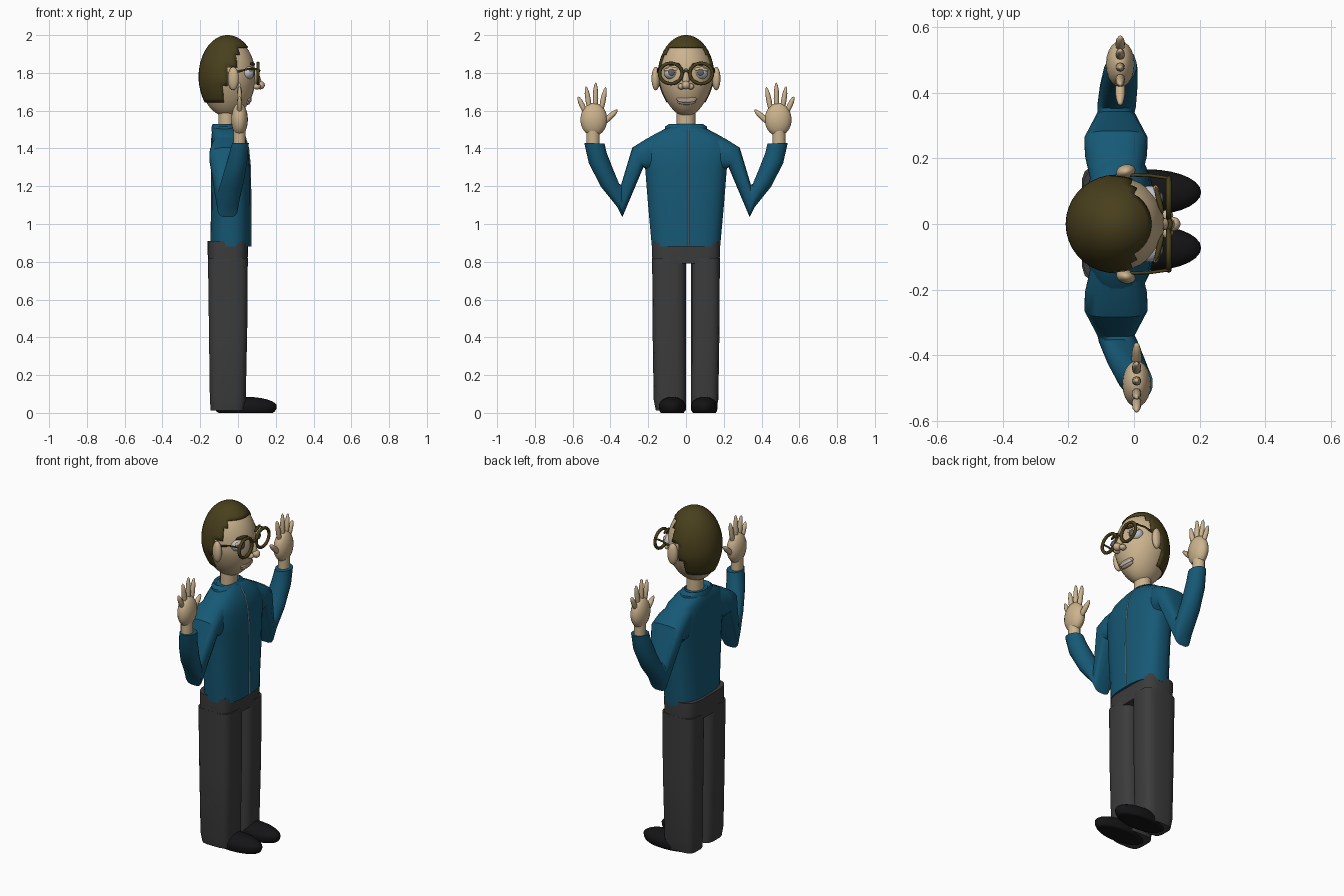
import bpy, bmesh
from math import sin, cos, pi, radians
from mathutils import Vector, Matrix

if "Cube" in bpy.data.objects:
    bpy.data.objects.remove(bpy.data.objects["Cube"])


def material(name, r, g, b):
    m = bpy.data.materials.new(name)
    m.diffuse_color = (r, g, b, 1)
    m.use_nodes = True
    m.node_tree.nodes["Principled BSDF"].inputs["Base Color"].default_value = m.diffuse_color
    return m


SKIN = material("skin", 0.60, 0.45, 0.27)
HAIR = material("hair", 0.065, 0.05, 0.012)
SHIRT = material("shirt", 0.008, 0.10, 0.18)
SEAM = material("seam", 0.25, 0.42, 0.5)
PANTS = material("trousers", 0.045, 0.045, 0.045)
SHOE = material("shoe", 0.007, 0.007, 0.008)
EYE = material("eye", 0.55, 0.57, 0.6)
IRIS = material("iris", 0.12, 0.12, 0.13)
LIP = material("lip", 0.48, 0.33, 0.22)


def finish(name, bm, mat, angle=40):
    bmesh.ops.recalc_face_normals(bm, faces=bm.faces)
    me = bpy.data.meshes.new(name)
    bm.to_mesh(me)
    bm.free()
    ob = bpy.data.objects.new(name, me)
    bpy.context.collection.objects.link(ob)
    me.materials.append(mat)
    bpy.context.view_layer.objects.active = ob
    ob.select_set(True)
    bpy.ops.object.shade_smooth_by_angle(angle=radians(angle))
    ob.select_set(False)
    return ob


def ball(name, loc, size, mat, rot=None, seg=20):
    bm = bmesh.new()
    m = Matrix.Translation(loc)
    if rot:
        m = m @ rot.to_4x4()
    m = m @ Matrix.Diagonal((*size, 1))
    bmesh.ops.create_uvsphere(bm, u_segments=seg, v_segments=seg * 2 // 3, radius=1, matrix=m)
    return finish(name, bm, mat)


def limb(name, p, q, r, mat):
    p, q = Vector(p), Vector(q)
    d = q - p
    return ball(name, (p + q) / 2, (r, r, d.length / 2), mat, d.to_track_quat('Z', 'Y').to_matrix(), 10)


def ring(c, u, v, n=16, e=1.0):
    """Rounded section around c; e below 1 makes it boxier."""
    pts = []
    for i in range(n):
        a = 2 * pi * (i + 0.5) / n
        k = [(1 if t > 0 else -1) * abs(t) ** e for t in (cos(a), sin(a))]
        pts.append(Vector(c) + Vector(u) * k[0] + Vector(v) * k[1])
    return pts


def loft(name, rings, mat, angle=40):
    bm = bmesh.new()
    vs = [[bm.verts.new(p) for p in r] for r in rings]
    n = len(vs[0])
    for a, b in zip(vs, vs[1:]):
        for i in range(n):
            bm.faces.new((a[i], a[(i + 1) % n], b[(i + 1) % n], b[i]))
    bm.faces.new(vs[0])
    bm.faces.new(vs[-1])
    return finish(name, bm, mat, angle)


def wire(name, pts, r, mat, cyclic=False):
    cu = bpy.data.curves.new(name, 'CURVE')
    cu.dimensions = '3D'
    cu.bevel_depth = r
    cu.bevel_resolution = 2
    cu.use_fill_caps = True
    sp = cu.splines.new('POLY')
    sp.points.add(len(pts) - 1)
    for s, p in zip(sp.points, pts):
        s.co = (*p, 1)
    sp.use_cyclic_u = cyclic
    cu.materials.append(mat)
    ob = bpy.data.objects.new(name, cu)
    bpy.context.collection.objects.link(ob)
    return ob


def skull(k):
    bm = bmesh.new()
    bmesh.ops.create_uvsphere(bm, u_segments=36, v_segments=28, radius=1)
    for v in bm.verts:
        z = v.co.z
        taper = 1 - 0.22 * max(0, -z - 0.1)
        v.co = (-0.055 + 0.15 * k * v.co.x, 0.147 * k * v.co.y * taper, 1.78 + 0.215 * k * z)
    return bm


# head and cropped hair shell
finish("head", skull(0.985), SKIN)
bm = skull(1.025)
bald = []
for f in bm.faces:
    x, y, z = f.calc_center_median()
    if not (z > 1.935 or (x < 0 and z > 1.83) or (x < -0.05 and z > 1.73) or (x < -0.08 and z > 1.635)):
        bald.append(f)
bmesh.ops.delete(bm, geom=bald, context='FACES')
hair = finish("hair", bm, HAIR)
mod = hair.modifiers.new("thickness", 'SOLIDIFY')
mod.thickness = 0.008

# face
ball("nose_tip", (0.118, 0, 1.735), (0.024, 0.022, 0.022), SKIN)
limb("nose_bridge", (0.075, 0, 1.83), (0.12, 0, 1.72), 0.02, SKIN)
for s, side in ((-1, "right"), (1, "left")):
    ball(side + "_nostril", (0.10, s * 0.025, 1.728), (0.02, 0.018, 0.016), SKIN)
    ball(side + "_ear", (-0.025, s * 0.16, 1.77), (0.03, 0.022, 0.062), SKIN, Matrix.Rotation(s * 0.25, 3, 'Z'))
    ball(side + "_eye", (0.047, s * 0.075, 1.80), (0.04, 0.042, 0.036), EYE)
    ball(side + "_iris", (0.083, s * 0.077, 1.802), (0.007, 0.018, 0.018), IRIS)
    limb(side + "_eyelid", (0.077, s * 0.035, 1.82), (0.065, s * 0.12, 1.815), 0.012, SKIN)
    limb(side + "_eyebrow", (0.088, s * 0.03, 1.845), (0.065, s * 0.115, 1.85), 0.009, HAIR)
    # glasses rim and temple
    rim = [(0.106, s * 0.08 + 0.06 * cos(a), 1.797 + 0.054 * sin(a)) for a in (2 * pi * i / 28 for i in range(28))]
    wire(side + "_glasses_rim", rim, 0.009, HAIR, True)
    wire(side + "_glasses_temple", [(0.106, s * 0.14, 1.82), (0.05, s * 0.148, 1.82), (-0.025, s * 0.15, 1.80)], 0.005, HAIR)
wire("glasses_bridge", [(0.106, -0.022, 1.805), (0.112, 0, 1.812), (0.106, 0.022, 1.805)], 0.007, HAIR)
limb("upper_lip", (0.055, -0.052, 1.66), (0.055, 0.058, 1.66), 0.018, LIP)
limb("teeth", (0.06, -0.045, 1.654), (0.06, 0.05, 1.654), 0.012, EYE)
limb("lower_lip", (0.05, -0.045, 1.645), (0.05, 0.05, 1.645), 0.015, LIP)
loft("neck", [ring((-0.06, 0, z), (0.045, 0, 0), (0, 0.05, 0)) for z in (1.45, 1.62)], SKIN)

# shirt body: z, centre x, half depth, half width
body = [(0.88, -0.04, 0.108, 0.182), (1.1, -0.038, 0.105, 0.202), (1.3, -0.04, 0.105, 0.218),
        (1.4, -0.045, 0.10, 0.24), (1.46, -0.052, 0.09, 0.195), (1.5, -0.062, 0.075, 0.12), (1.52, -0.065, 0.06, 0.07)]
loft("shirt_body", [ring((c, 0, z), (rx, 0, 0), (0, ry, 0), 24, 0.75) for z, c, rx, ry in body], SHIRT)
wire("shirt_seam", [(c + rx * 1.0, 0.012, z) for z, c, rx, ry in body[:6]], 0.004, SEAM)
loft("collar", [ring((c, 0, z), (rx, 0, 0), (0, ry, 0), 24) for z, c, rx, ry in
     ((1.49, -0.065, 0.075, 0.115), (1.515, -0.07, 0.07, 0.112), (1.53, -0.075, 0.06, 0.09), (1.515, -0.07, 0.05, 0.055))], SHIRT)

# sleeves: upper (y, z), lower (y, z), half depth, share of the forward offset, boxiness
sleeve = [((0.10, 1.50), (0.15, 1.26), 0.075, 0, 0.7), ((0.21, 1.452), (0.20, 1.28), 0.095, 0, 0.7),
          ((0.285, 1.405), (0.225, 1.30), 0.098, 0, 0.7), ((0.343, 1.21), (0.337, 1.035), 0.057, 0, 0.6),
          ((0.353, 1.212), (0.365, 1.09), 0.06, 0.1, 0.9), ((0.385, 1.29), (0.45, 1.195), 0.058, 0.45, 1),
          ((0.42, 1.38), (0.515, 1.32), 0.052, 0.8, 1), ((0.43, 1.425), (0.54, 1.43), 0.045, 1, 1)]
for s, side, hx in ((-1, "right", 0.008), (1, "left", -0.042)):
    rings = []
    for (y1, z1), (y2, z2), rx, t, e in sleeve:
        a, b = Vector((0, s * y1, z1)), Vector((0, s * y2, z2))
        c = (a + b) / 2
        c.x = -0.055 + t * (hx + 0.06)
        rings.append(ring(c, (rx, 0, 0), (a - b) / 2, 16, e))
    loft(side + "_sleeve", rings, SHIRT)
    # hand
    loft(side + "_wrist", [ring((hx, s * 0.492, z), (0.032, 0, 0), (0, 0.035, 0)) for z in (1.38, 1.51)], SKIN)
    ball(side + "_palm", (hx, s * 0.488, 1.553), (0.044, 0.071, 0.088), SKIN)
    for i, (y0, y1, z1) in enumerate(((0.455, 0.425, 1.725), (0.48, 0.478, 1.75), (0.505, 0.53, 1.73), (0.525, 0.572, 1.675))):
        limb(f"{side}_finger_{i + 1}", (hx, s * y0, 1.575), (hx, s * y1, z1), 0.0145, SKIN)
    limb(side + "_thumb", (hx, s * 0.455, 1.52), (hx, s * 0.362, 1.605), 0.016, SKIN)

# trousers
for s, side, inner, shoe_y in ((-1, "right", 0.0, -0.073), (1, "left", 0.026, 0.097)):
    rings = []
    for z, x0, x1, out in ((0.012, -0.145, 0.035, 0.16), (0.07, -0.15, 0.042, 0.172), (0.45, -0.155, 0.05, 0.178), (0.82, -0.16, 0.053, 0.18)):
        c = ((x0 + x1) / 2, (s * out + inner) / 2, z)
        rings.append(ring(c, ((x1 - x0) / 2, 0, 0), (0, abs(s * out - inner) / 2, 0), 16, 0.5))
    loft(side + "_trouser_leg", rings, PANTS)
    # shoe with a flat sole
    shoe = ball(side + "_shoe", (0.04, shoe_y, 0.035), (0.165, 0.07, 0.05), SHOE, None, 28)
    for v in shoe.data.vertices:
        v.co.z = max(0, v.co.z if v.co.z > 0.035 else 0.035 - (0.035 - v.co.z) * 1.6)
loft("trouser_hips", [ring((-0.054, 0, z), (rx, 0, 0), (0, ry, 0), 24, 0.5) for z, rx, ry in
     ((0.79, 0.104, 0.178), (0.86, 0.108, 0.181), (0.91, 0.108, 0.181))], PANTS)
